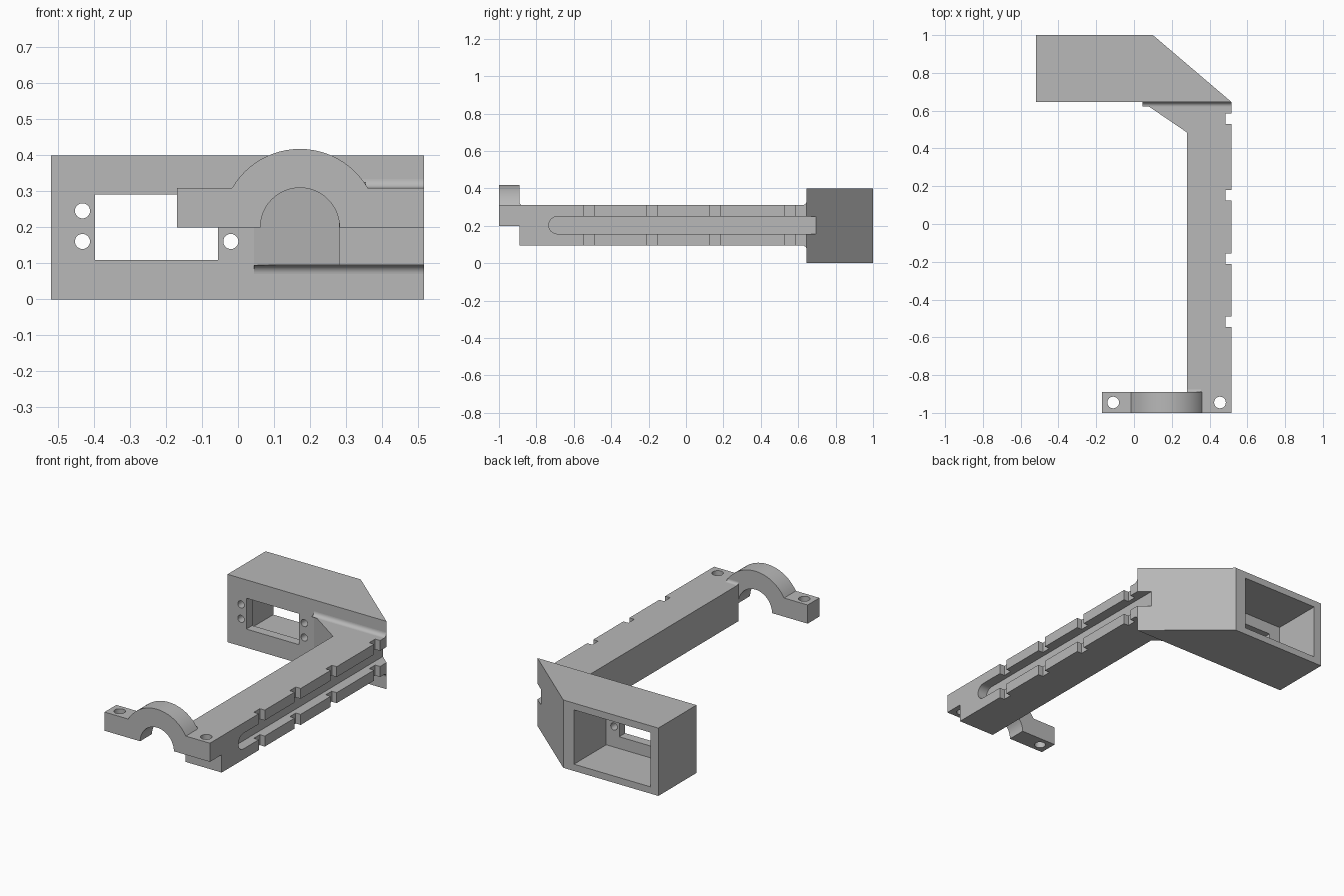
import bpy, bmesh, math

cube = bpy.data.objects.get("Cube")
if cube:
    bpy.data.objects.remove(cube, do_unlink=True)

grey = bpy.data.materials.new("plain grey")
grey.use_nodes = True
grey.diffuse_color = (0.48, 0.48, 0.48, 1)
grey.node_tree.nodes["Principled BSDF"].inputs["Base Color"].default_value = grey.diffuse_color

# Order in which (u, v, along) become (x, y, z) for each extrusion axis
PLACE = {"X": lambda u, v, w: (w, u, v),
         "Y": lambda u, v, w: (u, w, v),
         "Z": lambda u, v, w: (u, v, w)}


def prism(name, points, axis, lo, hi):
    """Extrude a 2D outline along an axis."""
    bm = bmesh.new()
    ends = [[bm.verts.new(PLACE[axis](u, v, w)) for u, v in points] for w in (lo, hi)]
    n = len(points)
    bm.faces.new(ends[0])
    bm.faces.new(ends[1])
    for i in range(n):
        j = (i + 1) % n
        bm.faces.new((ends[0][i], ends[0][j], ends[1][j], ends[1][i]))
    bmesh.ops.recalc_face_normals(bm, faces=bm.faces)
    mesh = bpy.data.meshes.new(name)
    bm.to_mesh(mesh)
    bm.free()
    mesh.materials.append(grey)
    obj = bpy.data.objects.new(name, mesh)
    bpy.context.collection.objects.link(obj)
    return obj


def arc(u, v, r, start, end, steps=24):
    angles = [math.radians(start + (end - start) * i / steps) for i in range(steps + 1)]
    return [(u + r * math.cos(a), v + r * math.sin(a)) for a in angles]


def rect(u0, u1, v0, v1):
    return [(u0, v0), (u1, v0), (u1, v1), (u0, v1)]


def cut(target, *args):
    """Subtract a prism from a part and discard the cutter."""
    cutter = prism("cutter", *args)
    cutter.hide_render = True
    mod = target.modifiers.new("cut", "BOOLEAN")
    mod.operation, mod.solver, mod.object = "DIFFERENCE", "EXACT", cutter
    bpy.context.view_layer.objects.active = target
    bpy.ops.object.modifier_apply(modifier=mod.name)
    bpy.data.objects.remove(cutter, do_unlink=True)


def circle(u, v, r):
    return arc(u, v, r, 0, 360)[:-1]


def fillet(name, x0, x1, y, z, sy, sz, r):
    """Concave corner strip running along x."""
    curve = [(y + sy * r * (1 - math.cos(t)), z + sz * r * (1 - math.sin(t)))
             for t in [math.pi / 2 * i / 8 for i in range(9)]]
    return prism(name, [(y, z)] + curve, "X", x0, x1)


LEFT, INNER, WALL = 0.517, 0.28, 0.645
BOTTOM, TOP = 0.095, 0.31

# Housing with a rear pocket, a front window and four screw holes
housing = prism("housing", [(-0.52, WALL), (LEFT, WALL), (0.1, 1), (-0.52, 1)], "Z", 0, 0.4)
cut(housing, rect(-0.47, 0.03, 0.04, 0.36), "Y", 0.7, 1.1)
cut(housing, rect(-0.397, -0.055, 0.11, 0.292), "Y", 0.6, 0.8)
for x in (-0.432, -0.02):
    for z in (0.161, 0.246):
        cut(housing, circle(x, z, 0.021), "Y", 0.6, 0.8)

# Arm with a gusset and four edge notches
outline = [(INNER, -0.89), (LEFT, -0.89)]
for y in (-0.517, -0.183, 0.153, 0.557):
    outline += [(LEFT, y - 0.028), (0.485, y - 0.028), (0.485, y + 0.028), (LEFT, y + 0.028)]
outline += [(LEFT, WALL), (0.045, WALL), (INNER, 0.485)]
arm = prism("arm", outline, "Z", BOTTOM, TOP)

# Round-ended cable groove along the arm, running out on the housing slope
groove = arc(-0.688, 0.203, 0.046, 90, 270, 16) + [(0.8, 0.157), (0.8, 0.249)]
for part in (arm, housing):
    cut(part, groove, "X", 0.457, 0.6)

# Clamp: arched strap with a drilled tab at each end
half = math.degrees(math.asin((TOP - 0.2) / 0.218))
profile = [(-0.17, TOP), (-0.17, 0.2)] + arc(0.172, 0.2, 0.11, 180, 0)
profile += [(LEFT, 0.2), (LEFT, TOP)] + arc(0.172, 0.2, 0.218, half, 180 - half)
clamp = prism("clamp", profile, "Y", -1, -0.89)
for x in (-0.11, 0.455):
    cut(clamp, circle(x, -0.945, 0.031), "Z", 0.1, 0.5)

# Rounded inside corners
parts = [housing, arm, clamp,
         fillet("upper_fillet", 0.045, LEFT, WALL, TOP, -1, 1, 0.024),
         fillet("lower_fillet", 0.045, LEFT, WALL, BOTTOM, -1, -1, 0.024),
         fillet("clamp_fillet", INNER, 0.355, -0.89, TOP, 1, 1, 0.016)]

bpy.ops.object.select_all(action="DESELECT")
for part in parts:
    part.select_set(True)
bpy.context.view_layer.objects.active = housing
bpy.ops.object.shade_smooth_by_angle(angle=math.radians(30))
